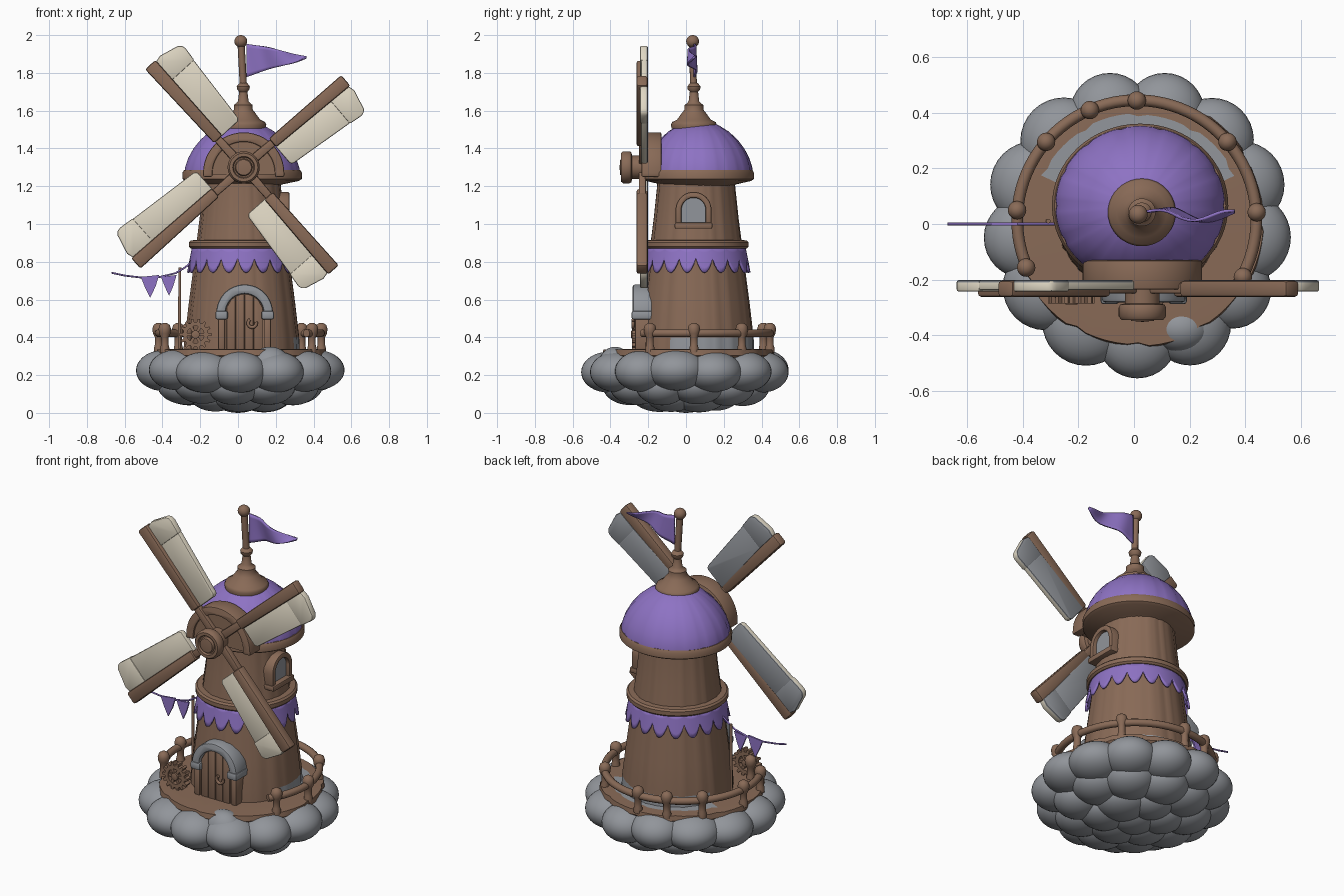
import bpy, bmesh, math, random
from math import sin, cos, pi, radians, sqrt
from mathutils import Matrix

if "Cube" in bpy.data.objects:
    bpy.data.objects.remove(bpy.data.objects["Cube"])

random.seed(4)
def material(name, rgb):
    m = bpy.data.materials.new(name)
    m.diffuse_color = (*rgb, 1)
    m.use_nodes = True
    m.node_tree.nodes["Principled BSDF"].inputs["Base Color"].default_value = m.diffuse_color
    return m
BROWN = material("wood_brown", (0.25, 0.145, 0.095))
PURPLE = material("cloth_purple", (0.27, 0.17, 0.55))
GREY = material("stone_grey", (0.285, 0.3, 0.325))
CREAM = material("sail_cream", (0.74, 0.68, 0.55))

def finish(name, bm, mat, angle=40, loc=(0, 0, 0), rot=(0, 0, 0)):
    bmesh.ops.recalc_face_normals(bm, faces=bm.faces)
    me = bpy.data.meshes.new(name)
    bm.to_mesh(me); bm.free()
    ob = bpy.data.objects.new(name, me)
    bpy.context.collection.objects.link(ob)
    me.materials.append(mat)
    ob.location, ob.rotation_euler = loc, rot
    bpy.ops.object.select_all(action='DESELECT')
    ob.select_set(True)
    bpy.context.view_layer.objects.active = ob
    bpy.ops.object.shade_smooth_by_angle(angle=radians(angle))
    return ob

def lathe(name, prof, mat, loc=(0, 0, 0), rot=(0, 0, 0), seg=64, mod=lambda i: 1, angle=40, sy=1):
    bm = bmesh.new()
    rows = [[bm.verts.new((r * mod(i) * cos(2*pi*i/seg), sy * r * mod(i) * sin(2*pi*i/seg), z))
             for i in range(seg)] for r, z in prof]
    for a, b in zip(rows, rows[1:]):
        for i in range(seg):
            j = (i + 1) % seg
            bm.faces.new((a[i], a[j], b[j], b[i]))
    bmesh.ops.remove_doubles(bm, verts=bm.verts, dist=1e-5)
    return finish(name, bm, mat, angle, loc, rot)

def prism(name, pts, y0, y1, mat, bevel=0.008, loc=(0, 0, 0), rot=(0, 0, 0)):
    """Outline in x, z pushed from y0 to y1, with rounded sharp edges."""
    bm = bmesh.new()
    f = bm.faces.new([bm.verts.new((x, y0, z)) for x, z in pts])
    for v in bmesh.ops.extrude_face_region(bm, geom=[f])['geom']:
        if isinstance(v, bmesh.types.BMVert):
            v.co.y = y1
    bmesh.ops.recalc_face_normals(bm, faces=bm.faces)
    if bevel:
        es = [e for e in bm.edges if e.calc_face_angle(0) > 0.6]
        bmesh.ops.bevel(bm, geom=es, offset=bevel, segments=2, profile=0.5, affect='EDGES')
    return finish(name, bm, mat, 35, loc, rot)

def sheet(name, f, nu, nv, mat, thick):
    bm = bmesh.new()
    g = [[bm.verts.new(f(i/nu, j/nv)) for j in range(nv + 1)] for i in range(nu + 1)]
    for i in range(nu):
        for j in range(nv):
            bm.faces.new((g[i][j], g[i+1][j], g[i+1][j+1], g[i][j+1]))
    bmesh.ops.remove_doubles(bm, verts=bm.verts, dist=1e-5)
    ob = finish(name, bm, mat)
    s = ob.modifiers.new("thickness", 'SOLIDIFY')
    s.thickness, s.offset = thick, 0
    return ob

def tube(name, pts, r, mat):
    cu = bpy.data.curves.new(name, 'CURVE')
    cu.dimensions, cu.bevel_depth, cu.bevel_resolution, cu.use_fill_caps = '3D', r, 3, True
    sp = cu.splines.new('POLY')
    sp.points.add(len(pts) - 1)
    for p, q in zip(sp.points, pts):
        p.co = (*q, 1)
    cu.materials.append(mat)
    ob = bpy.data.objects.new(name, cu)
    bpy.context.collection.objects.link(ob)
    return ob

def ball(name, c, s, mat):
    bm = bmesh.new()
    bmesh.ops.create_uvsphere(bm, u_segments=32, v_segments=18, radius=1,
                              matrix=Matrix.Translation(c) @ Matrix.Diagonal((*s, 1)))
    return finish(name, bm, mat, 180)

def arc(cx, cz, r, a0, a1, n=24):
    return [(cx + r*cos(radians(a0 + (a1-a0)*i/n)), cz + r*sin(radians(a0 + (a1-a0)*i/n)))
            for i in range(n + 1)]

def arch_fill(cx, cz, r, zb):
    return [(cx+r, zb)] + arc(cx, cz, r, 0, 180) + [(cx-r, zb)]

def arch(cx, cz, ro, ri, zb):
    return arch_fill(cx, cz, ro, zb) + arch_fill(cx, cz, ri, zb)[::-1]

# Cloud base: rings of puffs around a flat core
ball("cloud_core", (0.01, 0, 0.2), (0.44, 0.44, 0.125), GREY)
for n, d, z, s, h, ph in ((13, 0.405, 0.222, 0.15, 0.108, -pi/2), (10, 0.3, 0.148, 0.145, 0.105, 0.2), (6, 0.15, 0.1, 0.14, 0.09, 0.5)):
    for k in range(n):
        a = 2*pi*k/n + ph
        q = random.uniform(-0.01, 0.01)
        ball("cloud_puff", (0.012 + (d - q)*cos(a), (d - q)*sin(a), z + random.uniform(-.008, .008)), (s + q, s + q, h), GREY)
ball("cloud_bottom", (0, 0, 0.09), (0.14, 0.14, 0.09), GREY)
ball("cloud_puff_step", (0.17, -0.375, 0.25), (0.11, 0.09, 0.1), GREY)

# Plank deck, grey inside at the back
deck = lathe("deck", [(0, .29), (.44, .29), (.455, .305), (.45, .335), (.385, .338), (.2, .338), (0, .338)], BROWN,
             (0.015, 0.012, 0), seg=72, mod=lambda i: 0.975 if i % 6 == 0 else 0.99 + 0.012*((i//6) % 2))
deck.data.materials.append(GREY)
for p in deck.data.polygons:
    if p.center.y > 0.12 and p.center.z > 0.33 and p.center.xy.length < 0.385:
        p.material_index = 1

# Tower with plank grooves, grey foot at the back
jit = [random.uniform(0.985, 1.008) for _ in range(96)]
AX = (0.02, 0.052, 0)
tower = lathe("tower", [(0, .3), (.308, .3), (.304, .4), (.283, .58), (.262, .74), (.243, .89), (.225, 1.03),
                        (.207, 1.2), (.205, 1.26), (0, 1.26)], BROWN, AX, seg=96, mod=lambda i: jit[i])
tower.data.materials.append(GREY)
for p in tower.data.polygons:
    if p.center.z < 0.4 and -25 < math.degrees(math.atan2(p.center.y, p.center.x)) < 160:
        p.material_index = 1
lathe("waist_ring", [(.23, .872), (.27, .87), (.28, .88), (.28, .903), (.27, .913), (.23, .916)], BROWN, AX)

# Purple pennant skirt
N = 19
def skirt(u, v):
    s = abs(2*((u*N) % 1) - 1)
    zb = 0.742 + 0.075*s**2
    z = 0.875 + (zb - 0.875)*v
    r = 0.258 + 0.026*(0.875 - z)/0.133
    return (AX[0] + r*cos(2*pi*u), AX[1] + r*sin(2*pi*u), z)
sheet("pennant_skirt", skirt, N*8, 5, PURPLE, 0.012)

# Cap rim, ribbed dome and finial
CAP = (0.022, 0.066, 0)
lathe("cap_rim", [(.19, 1.2), (.215, 1.21), (.3, 1.228), (.316, 1.238), (.317, 1.27), (.308, 1.285), (.298, 1.285), (.25, 1.28)],
      BROWN, CAP, sy=0.93)
lathe("dome", [(.306, 1.27), (.303, 1.3), (.286, 1.35), (.258, 1.4), (.22, 1.447), (.17, 1.49), (.11, 1.525), (0, 1.55)],
      PURPLE, CAP, seg=84, mod=lambda i: 0.985 if i % 6 == 0 else 1, sy=0.94)
lathe("finial", [(.118, 1.505), (.122, 1.525), (.115, 1.54), (.09, 1.552), (.062, 1.59), (.05, 1.605), (.05, 1.63),
                 (.038, 1.638), (.028, 1.65), (.022, 1.7), (.033, 1.713), (.035, 1.728), (.022, 1.745), (0, 1.75)],
      BROWN, (0.028, 0.042, 0), seg=40)
tube("flag_pole", [(.03, .04, 1.7), (.016, .035, 1.96)], 0.019, BROWN)
ball("pole_ball", (.015, .035, 1.967), (.034, .034, .033), BROWN)

def flag(u, v):
    h = 0.084*(1 - u)**0.95 + 0.004
    return (0.045 + 0.317*u, 0.045 - 0.02*u + 0.022*sin(7*u + 1.2*v)*min(1, 3*u),
            1.866 + 0.022*u + 0.01*sin(6*u)*u + h*(2*v - 1))
sheet("flag", flag, 20, 8, PURPLE, 0.01)

# Arched dormer behind the hub
HX, HZ = 0.03, 1.30
prism("dormer_back", arc(HX, 1.262, .19, 0, 180), -0.226, 0.05, BROWN, 0)
prism("dormer_rim", arch(HX, 1.27, .215, .165, 1.25), -0.236, -0.13, BROWN)

# Hub
lathe("hub", [(0, .1), (.062, .1), (.062, .285), (.08, .29), (.085, .3), (.085, .332), (.075, .345), (.058, .345),
              (.053, .333), (.046, .333), (.041, .348), (0, .352)], BROWN, (HX, 0, HZ), (pi/2, 0, 0), seg=40)

# Four blades, each a spar and a sail with grey back
for deg, end in ((40.4, .71), (132.3, .735), (221.7, .765), (311.2, .722)):
    a = radians(deg)
    def P(pts):
        pts = [(.2 + (r - .2)*(end - .2)/.73*.73/.53 if r > .2 else r, t) for r, t in pts]
        return [(HX + r*cos(a) + t*sin(a), HZ + r*sin(a) - t*cos(a)) for r, t in pts]
    prism("blade_spar", P([(0, -.025), (.25, -.02), (.25, .02), (0, .025)]), -0.25, -0.212, BROWN)
    prism("blade_beam", P([(.2, -.03), (.73, -.037), (.73, .037), (.2, .03)]), -0.262, -0.204, BROWN, 0.012)
    for nm, q, y in (("sail", [(.2, .01), (.2, .142), (.215, .155), (.6, .187), (.6, .03)], -.238),
                     ("sail_end", [(.592, .03), (.592, .189), (.67, .197), (.69, .192), (.705, .175), (.73, .07), (.72, .03)], -.243)):
        ob = prism(nm, P(q), y, -0.202, CREAM)
        ob.data.materials.append(GREY)
        for p in ob.data.polygons:
            if p.normal.y > 0.3:
                p.material_index = 1

# Door with planks, stone arch, handle
DX = 0.035
prism("door_back", arch_fill(DX, .53, .115, .33), -0.255, -0.15, BROWN, 0)
for i in range(4):
    x = DX - 0.096 + 0.048*i
    h = [.53 + sqrt(max(0, .1**2 - (xx - DX)**2)) for xx in (x, x + .024, x + .048)]
    prism("door_plank", [(x, .335), (x + .047, .335), (x + .047, h[2]), (x + .024, h[1]), (x, h[0])],
          -0.266, -0.2, BROWN, 0.005)
prism("door_arch", arch(DX, .53, .15, .1, .5), -0.282, -0.17, GREY, 0.012)
for sx in (-1, 1):
    x = DX + sx*0.122
    prism("door_arch_foot", [(x-.033, .495), (x+.033, .495), (x+.033, .54), (x-.033, .54)], -0.288, -0.15, GREY, 0.01)
    prism("door_post", [(x-.018, .335), (x+.018, .335), (x+.018, .5), (x-.018, .5)], -0.27, -0.13, BROWN)
tube("door_handle", [(x, -0.28, z) for x, z in arc(.075, .475, .022, 120, 380, 12)], 0.009, BROWN)

# Round-topped window on the right side
R90 = (0, 0, pi/2)
WX = 0.04
prism("window_pane", arch_fill(WX, 1.075, .07, .99), -0.25, -0.2, GREY, 0, rot=R90)
prism("window_frame", arch(WX, 1.075, .095, .064, .99), -0.272, -0.17, BROWN, rot=R90)
prism("window_sill", [(WX-.1, .975), (WX+.1, .975), (WX+.1, 1.008), (WX-.1, 1.008)], -0.282, -0.17, BROWN, rot=R90)

# Railing
tube("rail", [(.01 + .43*cos(radians(t)), .015 + .43*sin(radians(t)), .422) for t in range(-35, 206, 4)], 0.021, BROWN)
posts = [(.01 + .432*cos(radians(t)), .012 + .432*sin(radians(t))) for t in (-28, 4, 41, 90, 113, 139, 175, 203)]
for x, y in posts + [(-.265, -.24)]:
    lathe("rail_post", [(.024, .32), (.024, .345), (.02, .36), (.02, .4), (.03, .42), (.033, .445), (.027, .465),
                        (.012, .475), (0, .477)], BROWN, (x, y, 0), seg=20)

# Cog leaning by the door
GX, GZ = -0.225, 0.415
outer = []
for i in range(14):
    for da, r in ((-.13, .066), (-.08, .084), (.08, .084), (.13, .066)):
        t = 2*pi*i/14 + da
        outer.append((GX + r*cos(t), GZ + r*sin(t)))
prism("cog_rim", outer + [outer[0]] + arc(GX, GZ, .045, 352, -8, 40), -0.285, -0.245, BROWN, 0)
prism("cog_hub", arc(GX, GZ, .022, 0, 345, 23), -0.29, -0.24, BROWN, 0.003)
for k in range(3):
    c, s = cos(pi*k/3), sin(pi*k/3)
    prism("cog_spoke", [(GX + u*c - w*s, GZ + u*s + w*c) for u, w in ((-.05, -.008), (.05, -.008), (.05, .008), (-.05, .008))],
          -0.28, -0.25, BROWN, 0)

# Bunting line with two pennants and its pole
tube("bunting_pole", [(-.31, .01, .34), (-.308, .01, .77)], 0.008, BROWN)
tube("bunting_line", [(-.67, 0, .742), (-.6, 0, .727), (-.5, 0, .715), (-.42, 0, .718), (-.33, 0, .74), (-.28, 0, .77),
                      (-.22, 0, .82)], 0.005, PURPLE)
for x0, x1, xt, zt in ((-.515, -.418, -.465, .61), (-.408, -.325, -.365, .62)):
    prism("bunting_pennant", [(x0, .72), (x0 + .022, .665), (xt, zt), (x1 - .018, .67), (x1, .73)], -0.005, 0.005, PURPLE, 0)
